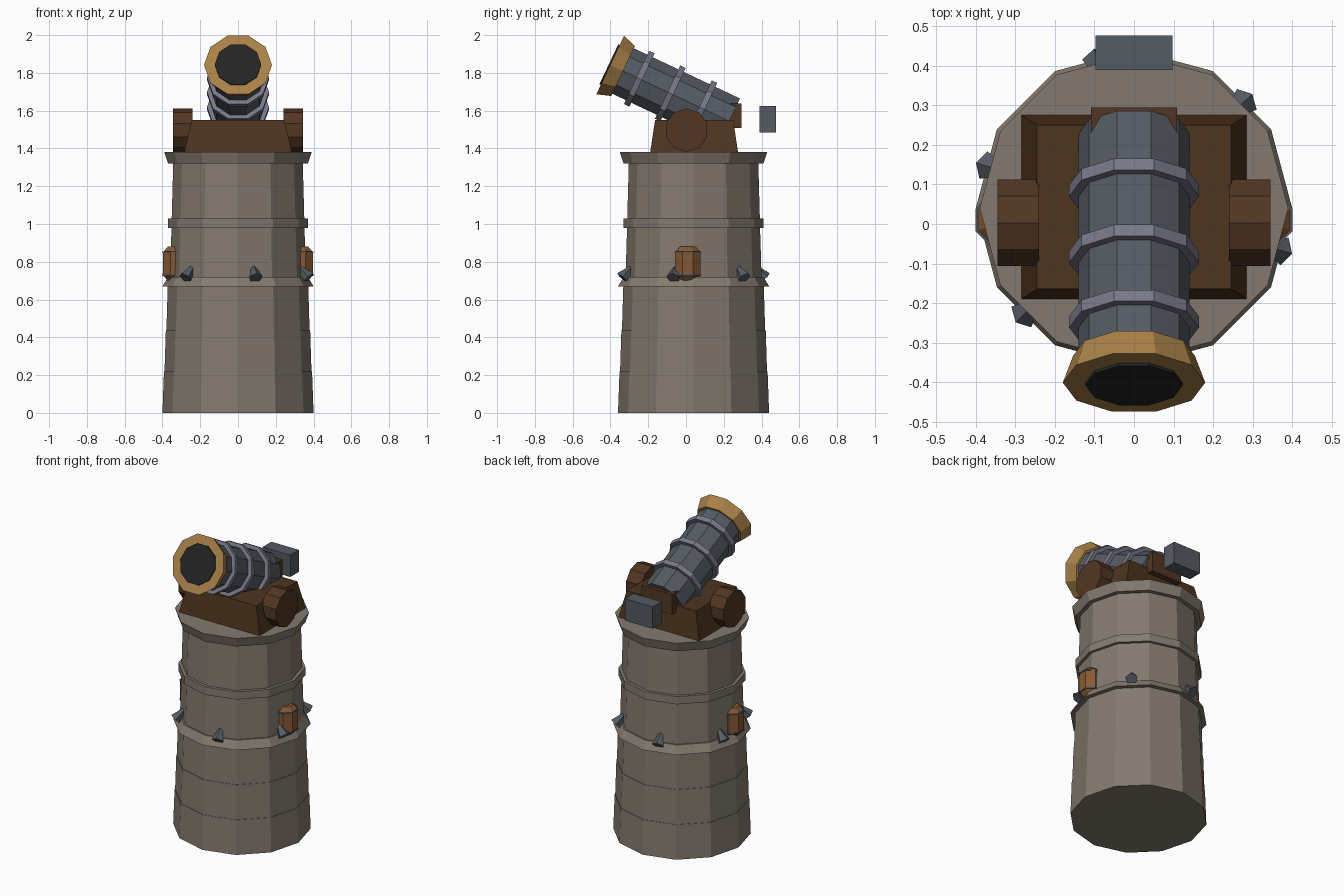
import bpy, math
from mathutils import Matrix, Vector

old = bpy.data.objects.get("Cube")
if old:
    bpy.data.objects.remove(old, do_unlink=True)


def material(name, r, g, b):
    m = bpy.data.materials.new(name)
    m.use_nodes = True
    m.diffuse_color = (r, g, b, 1)
    m.node_tree.nodes["Principled BSDF"].inputs["Base Color"].default_value = (r, g, b, 1)
    return m


stone = material("stone", 0.23, 0.195, 0.16)
steel = material("dark steel", 0.09, 0.105, 0.125)
band = material("light steel", 0.19, 0.19, 0.25)
wood = material("dark wood", 0.075, 0.035, 0.014)
wheel_wood = material("red wood", 0.085, 0.037, 0.017)
bronze = material("bronze", 0.40, 0.22, 0.065)
black = material("bore black", 0.017, 0.017, 0.017)
amber = material("lantern amber", 0.24, 0.10, 0.035)


def lathe(name, profile, sides, mat, matrix=Matrix(), turn=0.0):
    """Closed solid of revolution about local z from (radius, height) pairs."""
    verts, faces = [], []
    for r, z in profile:
        for i in range(sides):
            a = turn + math.tau * i / sides
            verts.append((r * math.cos(a), r * math.sin(a), z))
    for k in range(len(profile) - 1):
        for i in range(sides):
            j = (i + 1) % sides
            lo, hi = k * sides, (k + 1) * sides
            faces.append((lo + i, lo + j, hi + j, hi + i))
    faces.append(tuple(reversed(range(sides))))
    faces.append(tuple(range(len(verts) - sides, len(verts))))
    return add(name, verts, faces, mat, matrix)


def add(name, verts, faces, mat, matrix=Matrix()):
    mesh = bpy.data.meshes.new(name)
    mesh.from_pydata(verts, [], faces)
    mesh.materials.append(mat)
    ob = bpy.data.objects.new(name, mesh)
    ob.matrix_world = matrix
    bpy.context.collection.objects.link(ob)
    return ob


def block(name, center, size, mat, top=(1, 1)):
    """Box whose top may be narrowed in x and y."""
    half = Vector(size) / 2
    verts = []
    for z, sx, sy in ((-1, 1, 1), (1, *top)):
        for x, y in ((-1, -1), (1, -1), (1, 1), (-1, 1)):
            verts.append((x * sx * half.x, y * sy * half.y, z * half.z))
    faces = [(3, 2, 1, 0), (4, 5, 6, 7)]
    faces += [(i, (i + 1) % 4, (i + 1) % 4 + 4, i + 4) for i in range(4)]
    return add(name, verts, faces, mat, Matrix.Translation(center))


def aim(origin, direction, up=(0, 0, 1)):
    """Frame with local z along direction and local y towards up."""
    z = Vector(direction).normalized()
    x = Vector(up).cross(z).normalized()
    y = z.cross(x)
    return Matrix.Translation(origin) @ Matrix((x, y, z)).transposed().to_4x4()


# Tower: stone courses, skirt, upper shaft, belt and lip
tower = Matrix.Translation((0, 0.04, 0))
lathe("tower", [(0.40, 0), (0.392, 0.22), (0.389, 0.22), (0.382, 0.44),
                (0.379, 0.44), (0.372, 0.67), (0.40, 0.67), (0.37, 0.72),
                (0.36, 0.72), (0.352, 0.98), (0.37, 0.98), (0.37, 1.03),
                (0.351, 1.03), (0.343, 1.32), (0.37, 1.32), (0.39, 1.38)],
      12, stone, tower)

# Studs around the skirt, wide end outward and down
for n in range(6):
    a = math.radians(44 + 60 * n)
    out = Vector((math.cos(a), math.sin(a), 0))
    start = Vector((0, 0.04, 0.772)) + out * 0.335
    lathe(f"stud_{n + 1}", [(0.012, 0), (0.038, 0.078)], 5, steel,
          aim(start, out - Vector((0, 0, 1.1))), math.pi / 2)

# Lanterns and wheels on both sides
for side, s in (("left", 1), ("right", -1)):
    spot = Matrix.Translation((s * 0.33, 0.01, 0))
    lathe(f"{side}_lantern", [(0.045, 0.70), (0.073, 0.73), (0.073, 0.85), (0.045, 0.88)],
          8, amber, spot, math.pi / 8)
    for where, z in (("lower", 0.726), ("upper", 0.846)):
        lathe(f"{side}_lantern_{where}_hoop", [(0.076, z), (0.076, z + 0.008)],
              8, steel, spot, math.pi / 8)
    lathe(f"{side}_wheel", [(0.115, 0), (0.115, 0.105)], 10, wheel_wood,
          aim((s * 0.24, 0.003, 1.497), (s, 0, 0)), math.pi / 2)

# Carriage, breech rest and counterweight
block("carriage", (0, 0.043, 1.465), (0.57, 0.465, 0.17), wood, (0.86, 0.89))
block("breech_rest", (0, 0.235, 1.573), (0.218, 0.12, 0.13), wheel_wood)
block("counterweight", (0, 0.433, 1.555), (0.195, 0.088, 0.14), steel)

# Cannon, tilted upward to the front
tilt = math.radians(25.3)
cannon = aim((0, 0.229, 1.544), (0, -math.cos(tilt), math.sin(tilt)))
lathe("barrel", [(0.14, 0), (0.14, 0.64)], 10, steel, cannon)
for n, t in enumerate((0.16, 0.345, 0.527)):
    lathe(f"barrel_band_{n + 1}", [(0.164, t - 0.016), (0.164, t + 0.016)], 10, band, cannon)
lathe("muzzle", [(0.154, 0.622), (0.18, 0.697)], 10, bronze, cannon)
lathe("bore", [(0.123, 0.69), (0.123, 0.705)], 10, black, cannon)
